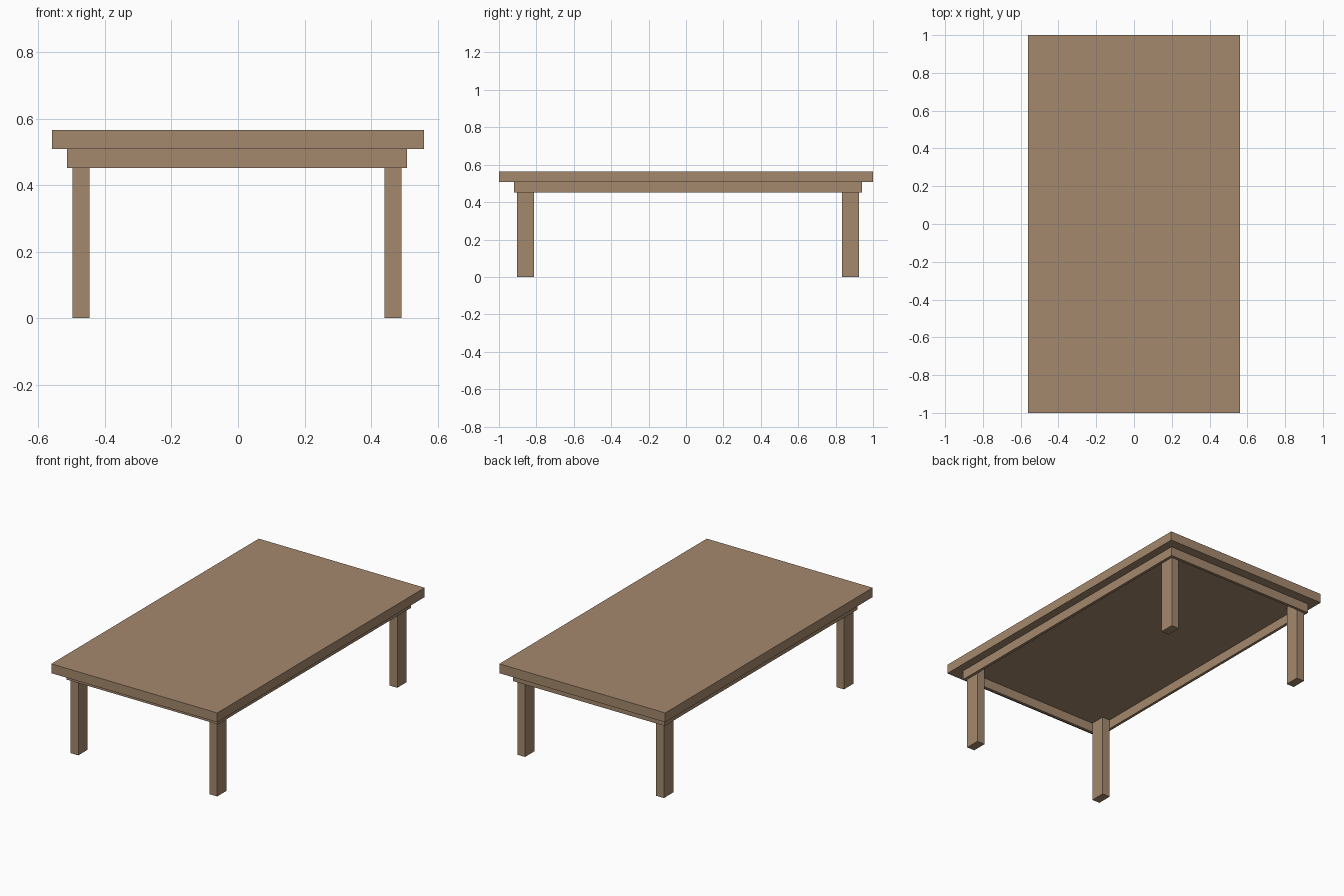
import bpy

if "Cube" in bpy.data.objects:
    bpy.data.objects.remove(bpy.data.objects["Cube"])

wood = bpy.data.materials.new("brown wood")
wood.diffuse_color = (0.375, 0.25, 0.155, 1)
wood.use_nodes = True
wood.node_tree.nodes["Principled BSDF"].inputs["Base Color"].default_value = wood.diffuse_color


def box(name, x, y, z):
    """Box spanning the (min, max) ranges on each axis."""
    bpy.ops.mesh.primitive_cube_add(size=1, location=[sum(r) / 2 for r in (x, y, z)])
    ob = bpy.context.object
    ob.name = name
    ob.scale = [r[1] - r[0] for r in (x, y, z)]
    bpy.ops.object.transform_apply(location=False, rotation=False, scale=True)
    ob.data.materials.append(wood)
    return ob


TOP, SLAB, APRON = 0.565, 0.508, 0.451   # heights
X0, X1, Y0, Y1 = -0.515, 0.509, -0.92, 0.941   # apron outline
T = 0.017                                # apron board thickness
LEG_X, LEG_Y = 0.052, 0.091

# Table top
box("table_top", (-0.56, 0.56), (-1, 1), (SLAB, TOP))

# Apron boards under the top
zr = (APRON, SLAB)
box("front_apron", (X0, X1), (Y0, Y0 + T), zr)
box("back_apron", (X0, X1), (Y1 - T, Y1), zr)
box("left_apron", (X0, X0 + T), (Y0 + T, Y1 - T), zr)
box("right_apron", (X1 - T, X1), (Y0 + T, Y1 - T), zr)

# Legs set in the inner corners of the apron
for sx, x in (("left", X0 + T), ("right", X1 - T - LEG_X)):
    for sy, y in (("front", Y0 + T), ("back", Y1 - T - LEG_Y)):
        box(f"{sy}_{sx}_leg", (x, x + LEG_X), (y, y + LEG_Y), (0, SLAB))
